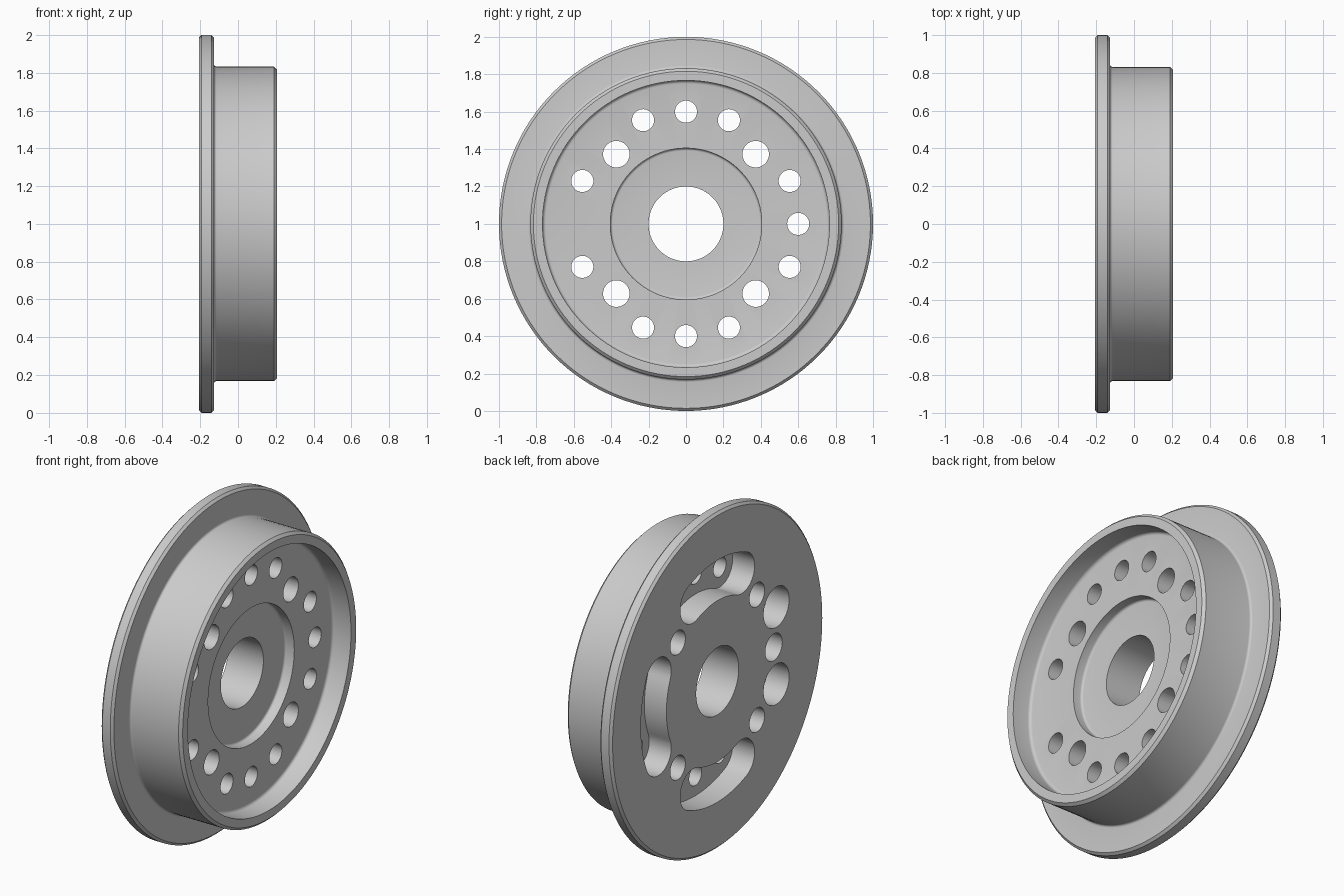
import bpy, bmesh
from math import cos, sin, pi, radians
from mathutils import Matrix, Vector

cube = bpy.data.objects.get("Cube")
if cube:
    bpy.data.objects.remove(cube, do_unlink=True)

BACK, FRONT = -0.207, 0.207      # ends along the x axis
FLANGE, WEB, RECESS = -0.127, 0.087, 0.027
SEGMENTS = 128

metal = bpy.data.materials.new("grey_metal")
metal.use_nodes = True
colour = (0.6, 0.6, 0.6, 1)
metal.diffuse_color = colour
metal.node_tree.nodes["Principled BSDF"].inputs["Base Color"].default_value = colour


def make_object(name, bm):
    bmesh.ops.recalc_face_normals(bm, faces=bm.faces)
    mesh = bpy.data.meshes.new(name)
    bm.to_mesh(mesh)
    bm.free()
    mesh.materials.append(metal)
    obj = bpy.data.objects.new(name, mesh)
    bpy.context.collection.objects.link(obj)
    return obj


def fillet(cx, cr, radius, start, end, steps=4):
    """Arc of (x, r) profile points."""
    angles = [radians(start + (end - start) * i / steps) for i in range(steps + 1)]
    return [(cx + radius * cos(a), cr + radius * sin(a)) for a in angles]


def lathe(name, profile):
    """Closed (x, r) profile turned around the x axis."""
    bm = bmesh.new()
    rings = []
    for i in range(SEGMENTS):
        a = 2 * pi * i / SEGMENTS
        rings.append([bm.verts.new((x, r * cos(a), r * sin(a))) for x, r in profile])
    n = len(profile)
    for i, ring in enumerate(rings):
        after = rings[(i + 1) % SEGMENTS]
        for j in range(n):
            k = (j + 1) % n
            bm.faces.new((ring[j], ring[k], after[k], after[j]))
    return make_object(name, bm)


def add_prism(bm, outline, x0, x1):
    """Solid prism along x from a (y, z) outline."""
    low = [bm.verts.new((x0, y, z)) for y, z in outline]
    high = [bm.verts.new((x1, y, z)) for y, z in outline]
    bm.faces.new(low)
    bm.faces.new(high[::-1])
    n = len(outline)
    for i in range(n):
        j = (i + 1) % n
        bm.faces.new((low[i], high[i], high[j], low[j]))


def arc(cy, cz, radius, start, end, steps):
    angles = [radians(start + (end - start) * i / steps) for i in range(steps + 1)]
    return [(cy + radius * cos(a), cz + radius * sin(a)) for a in angles]


def add_hole(bm, angle, pitch, radius, x0, x1):
    a = radians(angle)
    circle = arc(pitch * cos(a), pitch * sin(a), radius, 0, 360, 40)[:-1]
    add_prism(bm, circle, x0, x1)


def add_slot(bm, angle, pitch, radius, half, x0, x1):
    """Curved slot with round ends."""
    a0, a1 = angle - half, angle + half
    end0 = [pitch * f(radians(a0)) for f in (cos, sin)]
    end1 = [pitch * f(radians(a1)) for f in (cos, sin)]
    outline = arc(0, 0, pitch + radius, a0, a1, 20)
    outline += arc(*end1, radius, a1, a1 + 180, 20)[1:]
    outline += arc(0, 0, pitch - radius, a1, a0, 20)[1:]
    outline += arc(*end0, radius, a0 + 180, a0 + 360, 20)[1:-1]
    add_prism(bm, outline, x0, x1)


# Turned body: bore, flange, barrel, cavity and centre recess
c = 0.014
profile = [(BACK, 0.2), (BACK, 1 - c), (BACK + c, 1), (FLANGE - c, 1), (FLANGE, 1 - c)]
profile += fillet(FLANGE + c, 0.832 + c, c, 180, 270)
profile += [(FRONT - 0.016, 0.832), (FRONT, 0.816), (FRONT, 0.767)]
profile += fillet(WEB + 0.018, 0.749, 0.018, 90, 180)
profile += [(WEB, 0.405)]
profile += fillet(RECESS + c, 0.405 - c, c, 90, 180)
profile += [(RECESS, 0.2)]
wheel = lathe("wheel_body", profile)

# Pockets sunk from the back
pockets = bmesh.new()
floor = BACK + 0.145
for angle in (0, 90, 270):
    add_slot(pockets, angle, 0.6, 0.12, 22.5, BACK - 0.1, floor)
for angle in (157.5, 202.5):
    add_hole(pockets, angle, 0.6, 0.12, BACK - 0.1, floor)
add_hole(pockets, 180, 0.53, 0.08, BACK - 0.1, floor)

# Holes right through the web
holes = bmesh.new()
for middle in (0, 90, 270):
    for offset in (-22.5, 0, 22.5):
        add_hole(holes, middle + offset, 0.6, 0.059, BACK - 0.1, WEB + 0.05)
for angle in (157.5, 202.5):
    add_hole(holes, angle, 0.6, 0.059, BACK - 0.1, WEB + 0.05)
for angle in (45, 135, 225, 315):
    add_hole(holes, angle, 0.527, 0.071, BACK - 0.1, WEB + 0.05)

# Cut, then discard the cutters
bpy.context.view_layer.objects.active = wheel
for name, bm in (("pocket_cutter", pockets), ("hole_cutter", holes)):
    cutter = make_object(name, bm)
    cutter.hide_render = True
    mod = wheel.modifiers.new(name, "BOOLEAN")
    mod.operation = "DIFFERENCE"
    mod.solver = "EXACT"
    mod.object = cutter
    bpy.ops.object.modifier_apply(modifier=mod.name)
    bpy.data.objects.remove(cutter, do_unlink=True)

# Stand on the ground and smooth the turned surfaces
wheel.data.transform(Matrix.Translation(Vector((0, 0, 1))))
bpy.ops.object.select_all(action="DESELECT")
wheel.select_set(True)
bpy.ops.object.shade_smooth_by_angle(angle=radians(30))
